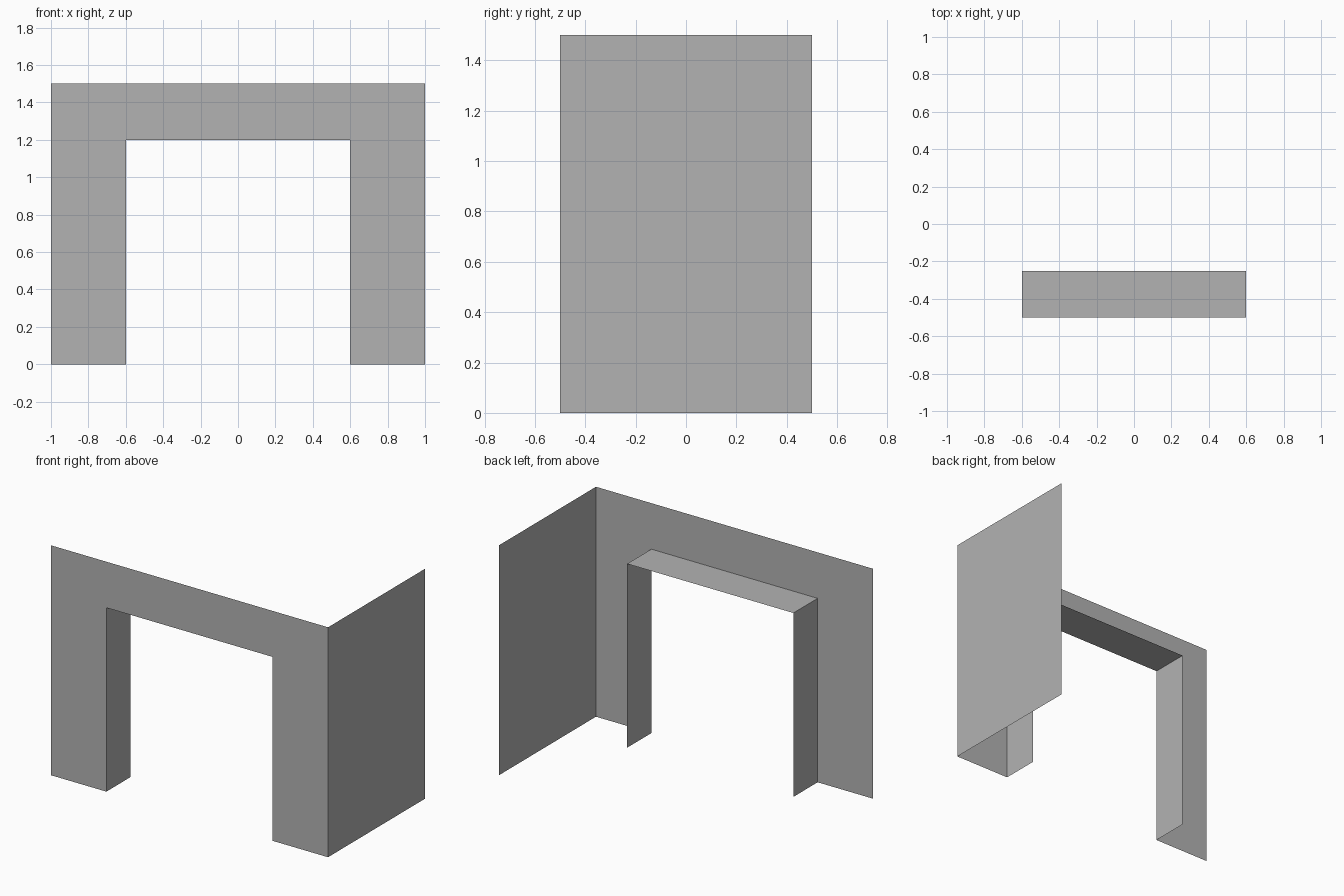
import bpy
import bmesh
from mathutils import Vector

HALF_W, HALF_D, HEIGHT = 1.0, 0.5, 1.5
OPEN_HALF, OPEN_TOP, REVEAL = 0.6, 1.2, 0.25

cube = bpy.data.objects.get("Cube")
if cube:
    bpy.data.objects.remove(cube, do_unlink=True)

grey = bpy.data.materials.new("plain_grey")
grey.use_nodes = True
colour = (0.45, 0.45, 0.45, 1)
grey.diffuse_color = colour
grey.node_tree.nodes["Principled BSDF"].inputs["Base Color"].default_value = colour


def add_object(name, bm):
    mesh = bpy.data.meshes.new(name)
    bm.to_mesh(mesh)
    bm.free()
    mesh.materials.append(grey)
    obj = bpy.data.objects.new(name, mesh)
    bpy.context.collection.objects.link(obj)


def outline(bm, points, y):
    return [bm.verts.new((x, y, z)) for x, z in points]


# Doorway outline, running up one jamb, across the head and down the other
opening = [(OPEN_HALF, 0), (OPEN_HALF, OPEN_TOP), (-OPEN_HALF, OPEN_TOP), (-OPEN_HALF, 0)]

# Front wall: a flat sheet with the doorway cut out
bm = bmesh.new()
outer = [(-HALF_W, 0), (-HALF_W, HEIGHT), (HALF_W, HEIGHT), (HALF_W, 0)]
face = bm.faces.new(outline(bm, outer + opening, -HALF_D))
face.normal_update()
if face.normal.y > 0:
    face.normal_flip()
add_object("front_wall", bm)

# Doorway reveal: open-backed lining facing into the doorway
bm = bmesh.new()
front = outline(bm, opening, -HALF_D)
back = outline(bm, opening, -HALF_D + REVEAL)
centre = Vector((0, -HALF_D + REVEAL / 2, OPEN_TOP / 2))
for i in range(len(opening) - 1):
    face = bm.faces.new((front[i], front[i + 1], back[i + 1], back[i]))
    face.normal_update()
    if face.normal.dot(centre - face.calc_center_median()) < 0:
        face.normal_flip()
add_object("doorway_reveal", bm)

# Side wall: one flat sheet on the model's left
bm = bmesh.new()
bm.faces.new([bm.verts.new((HALF_W, y, z)) for y, z in
              ((-HALF_D, 0), (HALF_D, 0), (HALF_D, HEIGHT), (-HALF_D, HEIGHT))])
add_object("left_side_wall", bm)
